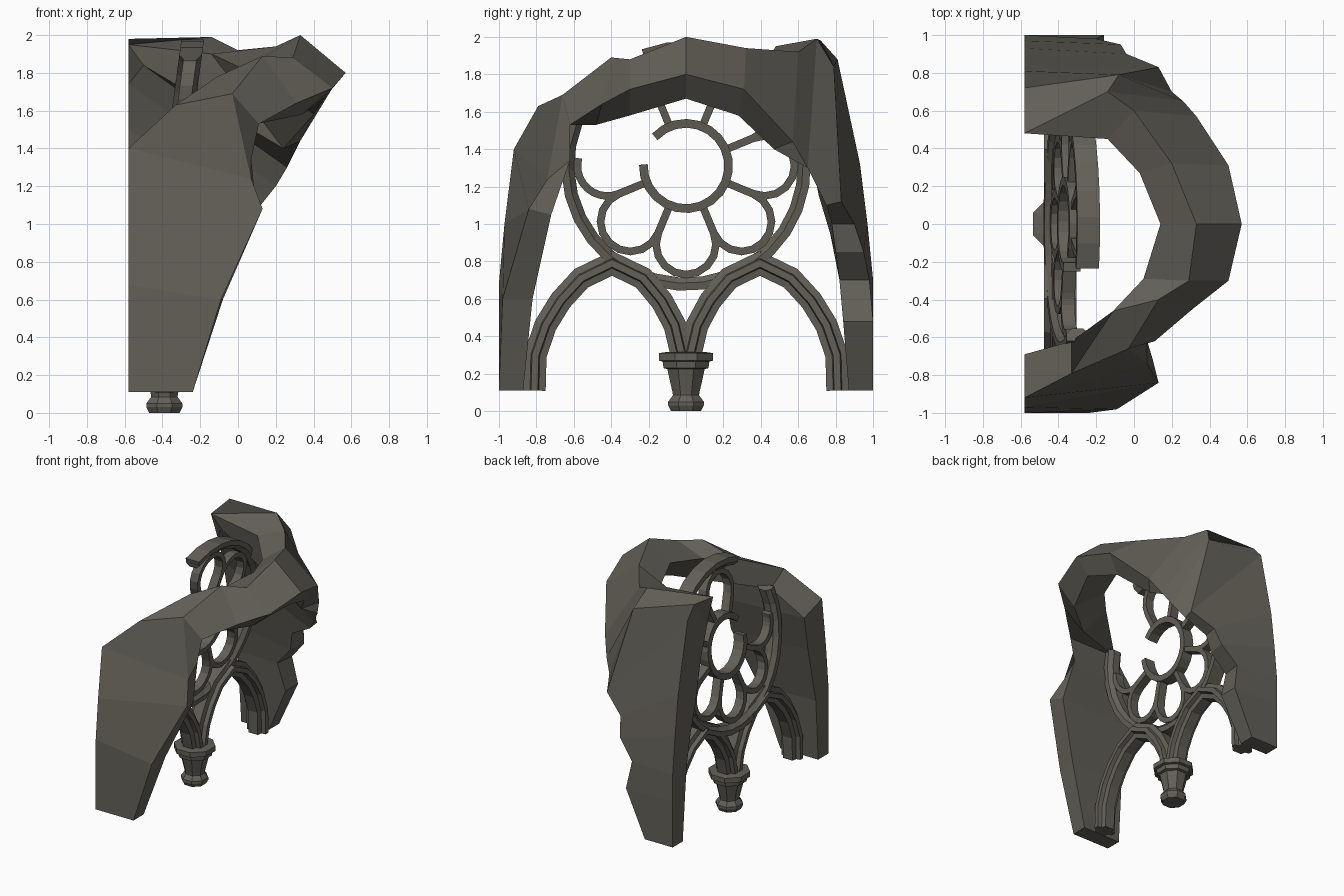
import bpy, bmesh, math
from mathutils import Vector

if "Cube" in bpy.data.objects:
    bpy.data.objects.remove(bpy.data.objects["Cube"])

def make_mat(name, col):
    m = bpy.data.materials.new(name)
    m.diffuse_color = (*col, 1)
    m.use_nodes = True
    m.node_tree.nodes["Principled BSDF"].inputs["Base Color"].default_value = m.diffuse_color
    return m

stone = make_mat("weathered stone", (0.125, 0.117, 0.097))

def finish(name, bm):
    bmesh.ops.recalc_face_normals(bm, faces=bm.faces)
    me = bpy.data.meshes.new(name)
    bm.to_mesh(me)
    bm.free()
    ob = bpy.data.objects.new(name, me)
    me.materials.append(stone)
    bpy.context.collection.objects.link(ob)
    return ob

def loft(name, sections, closed=False):
    """Skin a row of equal-length closed sections, with end caps."""
    bm = bmesh.new()
    rows = [[bm.verts.new(p) for p in s] for s in sections]
    n = len(rows[0])
    pairs = list(zip(rows, rows[1:])) + ([(rows[-1], rows[0])] if closed else [])
    for a, b in pairs:
        for i in range(n):
            j = (i + 1) % n
            bm.faces.new((a[i], a[j], b[j], b[i]))
    if not closed:
        bm.faces.new(rows[0])
        bm.faces.new(rows[-1])
    return finish(name, bm)

def sweep(name, path, profile, xmap, closed=False):
    """Sweep a (side, depth) profile along a path in the y-z plane."""
    pts = [Vector(p) for p in path]
    n, secs = len(pts), []
    for i, p in enumerate(pts):
        a = pts[i - 1] if (i or closed) else None
        b = pts[(i + 1) % n] if (i < n - 1 or closed) else None
        d1 = (p - a).normalized() if a is not None else (b - p).normalized()
        d2 = (b - p).normalized() if b is not None else d1
        t = (d1 + d2).normalized()
        k = 1 / max(0.6, t.dot(d1))
        nrm = Vector((-t.y, t.x)) * k
        secs.append([(xmap((p + nrm * s).y) + d, (p + nrm * s).x, (p + nrm * s).y)
                     for s, d in profile])
    return loft(name, secs, closed)

# ---- rock arch: each station is nose, outer ridge, outer back, inner back ----
left_half = [
    ((-.24, -.87, .11), (-.24, -1, .11), (-.58, -1, .11), (-.58, -.87, .11)),
    ((-.08, -.82, .6), (-.09, -.98, .6), (-.58, -1, .68), (-.58, -.84, .6)),
    ((.10, -.72, 1.05), (.13, -.84, 1.08), (-.58, -.97, 1.0), (-.58, -.74, 1.05)),
    ((.07, -.62, 1.34), (.07, -.74, 1.24), (-.58, -.92, 1.4), (-.58, -.69, 1.33)),
    ((.11, -.62, 1.53), (-.03, -.66, 1.69), (-.33, -.79, 1.63), (-.33, -.62, 1.53)),
    ((.31, -.45, 1.64), (.13, -.40, 1.89), (-.11, -.46, 1.78), (.10, -.48, 1.53)),
    ((.50, -.30, 1.72), (.29, -.30, 1.88), (.05, -.29, 1.80), (.34, -.30, 1.58)),
    ((.57, 0, 1.8), (.33, 0, 2.0), (.14, 0, 1.85), (.46, 0, 1.67)),
]
right_half = [
    ((.50, .31, 1.72), (.20, .32, 1.94), (.03, .27, 1.82), (.40, .28, 1.58)),
    ((.33, .57, 1.44), (.0, .60, 1.92), (-.14, .45, 1.9), (.24, .47, 1.40)),
    ((.26, .65, 1.30), (-.14, .70, 1.99), (-.58, .48, 1.95), (-.50, .50, 1.84)),
    ((.20, .70, 1.20), (-.08, .79, 1.84), (-.58, .72, 1.98), (-.58, .56, 1.74)),
    ((.12, .75, 1.1), (.13, .83, 1.12), (-.58, .81, 1.88), (-.58, .64, 1.5)),
    ((-.06, .78, 1.0), (-.04, .90, 1.0), (-.58, .93, 1.32), (-.58, .71, 1.15)),
    ((-.09, .80, .85), (-.07, .95, .85), (-.58, .97, 1.0), (-.58, .77, .95)),
    ((-.22, .82, .70), (-.20, .98, .70), (-.58, 1, .70), (-.58, .82, .7)),
    ((-.16, .84, .48), (-.16, 1, .48), (-.58, 1, .48), (-.58, .84, .48)),
    ((-.33, .87, .11), (-.33, 1, .11), (-.58, 1, .11), (-.58, .87, .11)),
]
rock = loft("rock_arch", left_half + right_half)

# ---- tracery rose, leaning slightly forward ----
CZ = 1.31
lean = lambda z: -.42 + .135 * (z - .64)
upright = lambda z: -.39

def polar(r, deg, cy=0, cz=CZ):
    a = math.radians(deg)
    return (cy + r * math.cos(a), cz + r * math.sin(a))

def arc(r, a0, a1, steps, **kw):
    return [polar(r, a0 + (a1 - a0) * i / steps, **kw) for i in range(steps + 1)]

def bar(w, d):
    return [(-w, -d), (w, -d), (w, d), (-w, d)]

def moulding(w, d):
    return [(-w, -d * .5), (-w, d * .5), (-w * .4, d * .6), (-w * .3, d), (w * .3, d), (w * .4, d * .6),
            (w, d * .5), (w, -d * .5), (w * .4, -d * .6), (w * .3, -d), (-w * .3, -d), (-w * .4, -d * .6)]

ring_profile = [(-.03, -.06), (.01, -.06), (.04, -.03), (.04, .03), (.01, .06), (-.03, .06)]
sweep("outer_ring", arc(.637, 158, 471, 26), ring_profile, lean)
sweep("hub_ring", arc(.228, 178, 497, 20), bar(.023, .045), lean)

def petal(name, axis, t0, t1, spokes):
    cy, cz = polar(.42, axis)
    pts = arc(.16, axis + t0, axis + t1, 10, cy=cy, cz=cz)
    if -1 in spokes:
        pts = [polar(.235, axis - 22.5)] + pts
    if 1 in spokes:
        pts = pts + [polar(.235, axis + 22.5)]
    sweep(name, pts, bar(.02, .035), lean)

for k, axis in enumerate((0, 45, 90, 225, 270, 315)):
    petal(f"petal_{k}", axis, -112.5, 112.5, (-1, 1))
petal("broken_petal", 180, -15, 112.5, (1,))

# ---- pair of pointed arches ----
half = [(-.415, .11), (-.41, .3), (-.355, .46), (-.275, .59), (-.165, .71), (0, .79),
        (.165, .71), (.265, .59), (.335, .46), (.375, .29)]
for side, label in ((1, "left"), (-1, "right")):
    sweep(f"pointed_arch_{label}", [(side * (y - .395), z) for y, z in half],
          moulding(.06, .085), upright)

# ---- hanging column: octagonal turned profile ----
column = [(.08, 0), (.095, .03), (.095, .05), (.07, .085), (.072, .1), (.10, .225), (.12, .23),
          (.125, .265), (.145, .27), (.145, .31), (.11, .315)]
c = math.cos(math.pi / 8)
loft("column", [[(-.39 + r / c * math.cos(math.radians(22.5 + 45 * i)),
                  r / c * math.sin(math.radians(22.5 + 45 * i)), z) for i in range(8)]
                for r, z in column])
